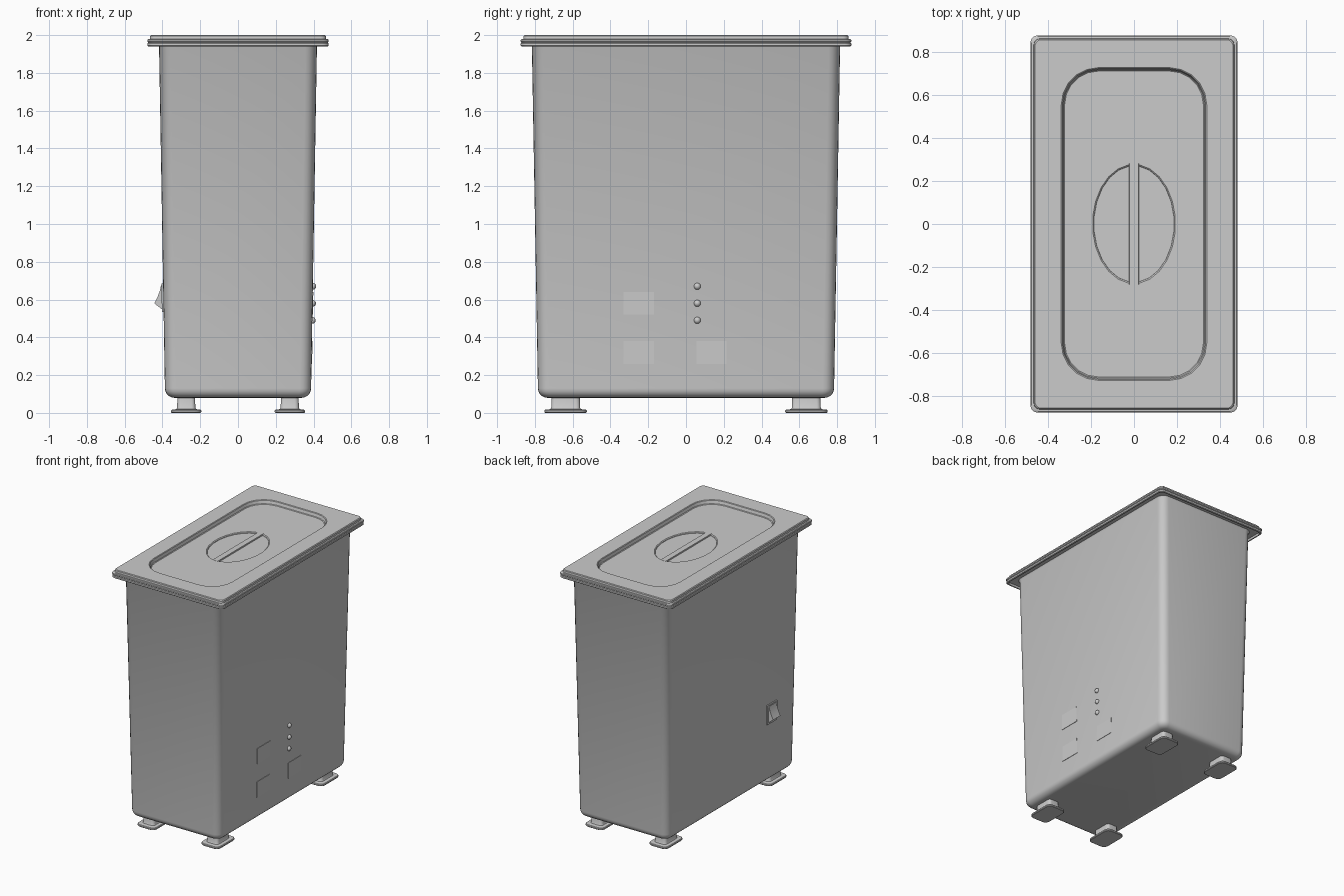
import bpy, bmesh
from math import sin, cos, pi, radians
from mathutils import Matrix, Vector

if "Cube" in bpy.data.objects:
    bpy.data.objects.remove(bpy.data.objects["Cube"])

steel = bpy.data.materials.new("brushed steel grey")
steel.use_nodes = True
GREY = (0.6, 0.6, 0.6, 1)
steel.diffuse_color = GREY
steel.node_tree.nodes["Principled BSDF"].inputs["Base Color"].default_value = GREY


def finish(name, bm, smooth=35):
    bmesh.ops.recalc_face_normals(bm, faces=bm.faces)
    me = bpy.data.meshes.new(name)
    bm.to_mesh(me)
    bm.free()
    me.materials.append(steel)
    ob = bpy.data.objects.new(name, me)
    bpy.context.collection.objects.link(ob)
    if smooth:
        bpy.ops.object.select_all(action="DESELECT")
        ob.select_set(True)
        bpy.context.view_layer.objects.active = ob
        bpy.ops.object.shade_smooth_by_angle(angle=radians(smooth))
    return ob


SEG = 6  # points per rounded corner


def rounded(hx, hy, r, z):
    """Rounded rectangle ring."""
    pts = []
    for k, (sx, sy) in enumerate([(1, 1), (-1, 1), (-1, -1), (1, -1)]):
        for j in range(SEG):
            a = (k + j / (SEG - 1)) * pi / 2
            pts.append((sx * (hx - r) + r * cos(a), sy * (hy - r) + r * sin(a), z))
    return pts


def oval(rx, ry, z):
    """Oval ring with the same point count as a rounded rectangle."""
    n = 4 * SEG
    return [(rx * cos((i + .5) * 2 * pi / n), ry * sin((i + .5) * 2 * pi / n), z)
            for i in range(n)]


def loft(name, rings, offset=(0, 0, 0)):
    bm = bmesh.new()
    loops = [[bm.verts.new(Vector(p) + Vector(offset)) for p in ring] for ring in rings]
    for a, b in zip(loops, loops[1:]):
        for i in range(len(a)):
            j = (i + 1) % len(a)
            bm.faces.new((a[i], a[j], b[j], b[i]))
    bm.faces.new(loops[0])
    bm.faces.new(loops[-1])
    return finish(name, bm)


def wall_x(z):
    """Half width of the tapered tank at height z."""
    return .387 + .0171 * (z - .13)


def wall_plate(name, side, y, z, wy, wz, proud):
    """Thin box lying on the tapered side wall."""
    bm = bmesh.new()
    m = (Matrix.Translation((side * wall_x(z), y, z)) @ Matrix.Rotation(side * .0171, 4, "Y")
         @ Matrix.Diagonal((proud * 2, wy, wz, 1)))
    bmesh.ops.create_cube(bm, size=1, matrix=m)
    return finish(name, bm, 0)


# Tapered tank with rounded base and a rolled rim
base = []
for i in range(6):
    t = i / 5 * pi / 2
    inset = .05 * (1 - sin(t))
    base.append(rounded(.387 - inset, .784 - inset, .06 - inset * .7, .13 - .05 * cos(t)))
rim = [(.418, .816, 1.945), (.424, .822, 1.957), (.466, .861, 1.957), (.468, .863, 1.941),
       (.476, .871, 1.94), (.48, .875, 1.944), (.48, .875, 1.956), (.476, .871, 1.96),
       (.4, .8, 1.96)]
loft("tank", base + [rounded(x, y, .06 if x < .43 else .035, z) for x, y, z in rim])

# Lid: stepped edge, sunken tray and oval finger recess
edge = [(.4, .795, 1.961), (.476, .871, 1.961), (.48, .875, 1.965), (.48, .875, 1.975),
        (.476, .871, 1.979), (.466, .861, 1.98), (.465, .86, 1.995), (.46, .855, 2.0)]
tray = [(.338, .726, 2.0), (.333, .721, 1.996), (.327, .715, 1.974), (.322, .71, 1.97)]
recess = [(.193, .277, 1.97), (.187, .271, 1.965), (.18, .262, 1.915)]
loft("lid", [rounded(x, y, .03, z) for x, y, z in edge]
     + [rounded(x, y, x - .165, z) for x, y, z in tray]
     + [oval(x, y, z) for x, y, z in recess])

# Tapered grip bar crossing the recess
bm = bmesh.new()
bmesh.ops.create_cube(bm, size=1)
for v in bm.verts:
    top = v.co.z > 0
    v.co = (v.co.x * (.044 if top else .062), v.co.y * .56, 1.971 if top else 1.913)
finish("lid_grip", bm, 0)

# Four feet: rounded pad and post
for sx, side in ((1, "left"), (-1, "right")):
    for sy, end in ((1, "back"), (-1, "front")):
        foot = [(.076, .108, .035, 0), (.08, .112, .038, .004), (.08, .112, .038, .013),
                (.076, .108, .035, .017), (.052, .08, .025, .02), (.048, .076, .022, .028),
                (.047, .075, .022, .09)]
        loft(f"{end}_{side}_foot", [rounded(*f) for f in foot], (sx * .274, sy * .637, 0))

# Control panels and indicator lamps on the left wall
for i, (y, z) in enumerate([(-.25, .58), (-.25, .32), (.135, .32)]):
    wall_plate(f"control_panel_{i + 1}", 1, y, z, .16, .12, .003)
for i in range(3):
    z = .49 + .09 * i
    bm = bmesh.new()
    bmesh.ops.create_uvsphere(bm, u_segments=16, v_segments=10, radius=.018,
                              matrix=Matrix.Translation((wall_x(z), .06, z)))
    finish(f"indicator_lamp_{i + 1}", bm)

# Rocker switch on the right wall
SWITCH_Y = -.48
wall_plate("switch_frame", -1, SWITCH_Y, .61, .12, .15, .009)
side_profile = [(-.38, .55), (-.405, .55), (-.443, .58), (-.425, .615), (-.413, .65),
                (-.408, .675), (-.38, .675)]
bm = bmesh.new()
face = bm.faces.new([bm.verts.new((x, SWITCH_Y - .045, z)) for x, z in side_profile])
ext = bmesh.ops.extrude_face_region(bm, geom=[face], use_keep_orig=True)
bmesh.ops.translate(bm, vec=(0, .09, 0),
                    verts=[v for v in ext["geom"] if isinstance(v, bmesh.types.BMVert)])
finish("rocker_switch", bm, 20)
